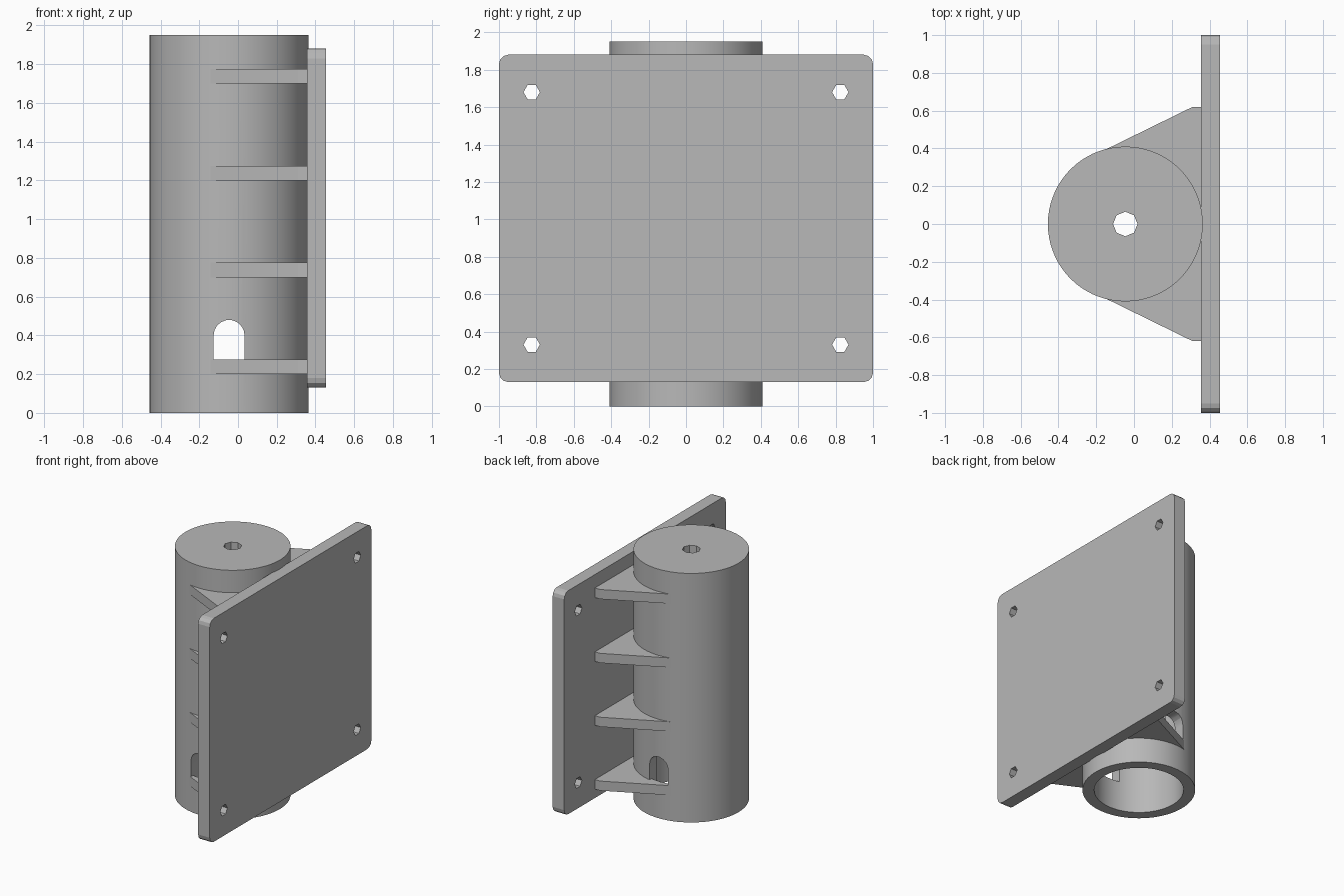
import bpy
import bmesh
from math import cos, sin, radians, pi
from mathutils import Matrix, Vector

if "Cube" in bpy.data.objects:
    bpy.data.objects.remove(bpy.data.objects["Cube"])

grey = bpy.data.materials.new("plain grey")
grey.use_nodes = True
grey.diffuse_color = (0.48, 0.48, 0.48, 1)
grey.node_tree.nodes["Principled BSDF"].inputs["Base Color"].default_value = grey.diffuse_color

CX, R_OUT, R_IN, HEIGHT = -0.046, 0.41, 0.325, 1.95


def prism(name, outline, direction):
    """Extrude a closed 3D outline along a vector."""
    bm = bmesh.new()
    face = bm.faces.new([bm.verts.new(p) for p in outline])
    new = bmesh.ops.extrude_face_region(bm, geom=[face])["geom"]
    verts = [v for v in new if isinstance(v, bmesh.types.BMVert)]
    bmesh.ops.translate(bm, verts=verts, vec=direction)
    bmesh.ops.recalc_face_normals(bm, faces=bm.faces)
    mesh = bpy.data.meshes.new(name)
    bm.to_mesh(mesh)
    bm.free()
    mesh.materials.append(grey)
    obj = bpy.data.objects.new(name, mesh)
    bpy.context.collection.objects.link(obj)
    return obj


def circle(radius, sides):
    return [(radius * cos(2 * pi * i / sides), radius * sin(2 * pi * i / sides)) for i in range(sides)]


def post(name, radius, sides, z0, z1):
    return prism(name, [(CX + x, y, z0) for x, y in circle(radius, sides)], (0, 0, z1 - z0))


def select_only(obj):
    bpy.ops.object.select_all(action="DESELECT")
    obj.select_set(True)
    bpy.context.view_layer.objects.active = obj


def cut(obj, cutters):
    for cutter in cutters:
        mod = obj.modifiers.new("cut", "BOOLEAN")
        mod.operation, mod.solver, mod.object = "DIFFERENCE", "EXACT", cutter
        select_only(obj)
        bpy.ops.object.modifier_apply(modifier=mod.name)
        bpy.data.objects.remove(cutter)


# Hollow tube with a capped top, a small top hole and an arched window on both sides
tube = post("tube", R_OUT, 72, 0, HEIGHT)
arch = [(0.08 * cos(radians(a)), 0.4 + 0.08 * sin(radians(a))) for a in range(0, 181, 20)]
window = [(0.08, 0.24)] + arch + [(-0.08, 0.24)]
cut(tube, [
    post("bore", R_IN, 72, -0.1, 1.82),
    post("top_hole", 0.065, 8, 1.7, 2.1),
    prism("window", [(CX + x, -0.6, z) for x, z in window], (0, 1.2, 0)),
])
select_only(tube)
bpy.ops.object.shade_smooth_by_angle(angle=radians(20))

# Mounting plate with rounded corners and four bolt holes
X0, X1, Z_MID, RC = 0.355, 0.455, 1.005, 0.05
outline = []
for k, (sy, sz) in enumerate([(1, 1), (-1, 1), (-1, -1), (1, -1)]):
    for step in range(4):
        a = radians(90 * k + 30 * step)
        outline.append((X0, sy * (1 - RC) + RC * cos(a), Z_MID + sz * (0.875 - RC) + RC * sin(a)))
plate = prism("mounting_plate", outline, (X1 - X0, 0, 0))
cut(plate, [
    prism("bolt_hole", [(0.2, sy * 0.825 + y, Z_MID + sz * 0.675 + z) for y, z in circle(0.044, 6)], (0.5, 0, 0))
    for sy in (-1, 1) for sz in (-1, 1)
])

# Gusset ribs on both sides, following the tube wall on their inner edge
for level in range(4):
    z = 0.2 + 0.5 * level
    for side, word in ((-1, "front"), (1, "back")):
        rib = [(0.36, 0.62), (0.31, 0.62), (-0.2, 0.37)]
        rib += [(CX + 0.385 * cos(radians(a)), 0.385 * sin(radians(a))) for a in range(110, 9, -10)]
        rib.append((0.36, 0.06))
        prism(f"{word}_rib_{level + 1}", [(x, side * y, z) for x, y in rib], (0, 0, 0.075))
